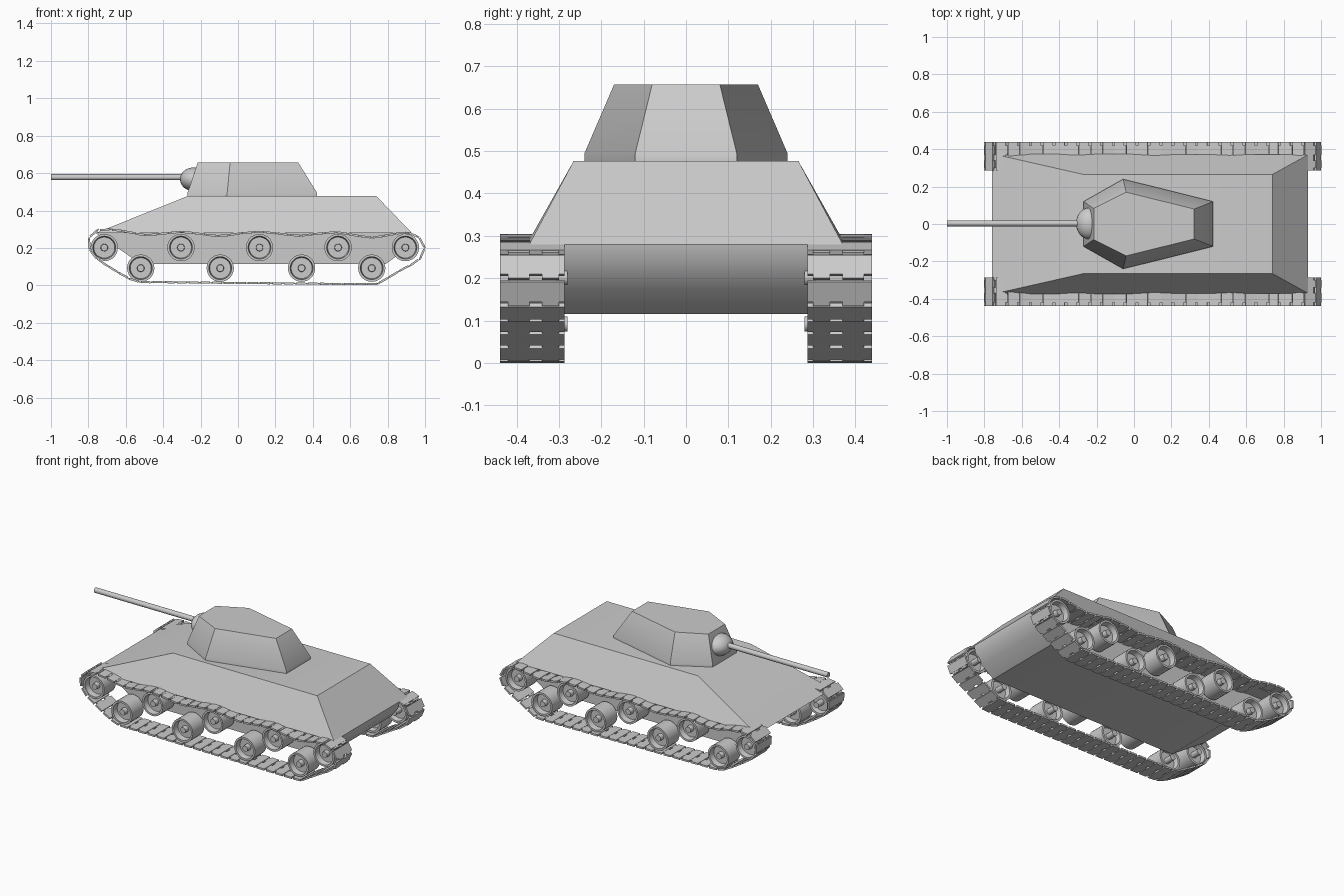
import bpy, bmesh, math
from mathutils import Vector, Matrix

if "Cube" in bpy.data.objects:
    bpy.data.objects.remove(bpy.data.objects["Cube"])


def finish(bm, name, mirror=False):
    bmesh.ops.recalc_face_normals(bm, faces=bm.faces)
    me = bpy.data.meshes.new(name)
    bm.to_mesh(me)
    bm.free()
    ob = bpy.data.objects.new(name, me)
    bpy.context.collection.objects.link(ob)
    if mirror:
        m = ob.modifiers.new("Mirror", 'MIRROR')
        m.use_axis = (False, True, False)
        m.use_mirror_merge = False
    return ob


def loft(name, rings):
    """Closed solid through rings of equal point count."""
    bm = bmesh.new()
    vs = [[bm.verts.new(p) for p in r] for r in rings]
    n = len(vs[0])
    for a, b in zip(vs, vs[1:]):
        for i in range(n):
            j = (i + 1) % n
            bm.faces.new((a[i], a[j], b[j], b[i]))
    bm.faces.new(vs[0][::-1])
    bm.faces.new(vs[-1])
    return finish(bm, name)


def lathe(name, profile, cx, cz, steps=28):
    """Revolve (radius, y) profile about a y-axis through (cx, cz)."""
    bm = bmesh.new()
    vs = [bm.verts.new((cx + r, y, cz)) for r, y in profile]
    es = [bm.edges.new(p) for p in zip(vs, vs[1:])]
    bmesh.ops.spin(bm, geom=vs + es, cent=(cx, 0, cz), axis=(0, 1, 0),
                   angle=2 * math.pi, steps=steps, use_merge=True)
    bmesh.ops.remove_doubles(bm, verts=bm.verts, dist=1e-5)
    return finish(bm, name, mirror=True)


def sym(half, z):
    """Mirror a half outline (x, y) across y and place it at height z."""
    return [(x, y, z) for x, y in half] + [(x, -y, z) for x, y in reversed(half)]


# Hull: sloped upper body and narrow tub between the tracks
loft("upper_hull", [sym([(-0.76, 0.376), (0.93, 0.37)], 0.28),
                    sym([(-0.27, 0.265), (0.74, 0.265)], 0.477)])
tub = [(-0.52, 0.115), (-0.76, 0.28), (0.93, 0.28), (0.922, 0.24),
       (0.875, 0.175), (0.79, 0.115)]
loft("lower_hull", [[(x, y, z) for x, z in tub] for y in (-0.287, 0.287)])

# Turret with a thin vertical lip
base = [(-0.27, 0.12), (-0.058, 0.24), (0.423, 0.12)]
roof = [(-0.215, 0.083), (-0.042, 0.17), (0.322, 0.08)]
loft("turret", [sym(base, 0.472), sym(base, 0.494), sym(roof, 0.657)])

# Gun mantlet and barrel
bm = bmesh.new()
bmesh.ops.create_uvsphere(bm, u_segments=24, v_segments=14, radius=1,
                          matrix=Matrix.Translation((-0.238, 0.003, 0.567)) @
                          Matrix.Diagonal((0.072, 0.085, 0.063, 1)))
finish(bm, "mantlet")
bm = bmesh.new()
bmesh.ops.create_cone(bm, cap_ends=True, segments=16, radius1=0.016,
                      radius2=0.016, depth=0.72,
                      matrix=Matrix.Translation((-0.64, 0.003, 0.578)) @
                      Matrix.Rotation(math.pi / 2, 4, 'Y'))
finish(bm, "gun_barrel")

# Dished wheels on stub axles, staggered in two rows
wheel = [(0, 0.28), (0.018, 0.28), (0.018, 0.335), (0.054, 0.335), (0.06, 0.305),
         (0.073, 0.305), (0.073, 0.42), (0.061, 0.42), (0.056, 0.385),
         (0.02, 0.385), (0.018, 0.415), (0, 0.415)]
for i, x in enumerate((-0.715, -0.305, 0.115, 0.535, 0.895)):
    lathe(f"upper_wheel_{i + 1}", wheel, x, 0.202)
for i, x in enumerate((-0.52, -0.095, 0.34, 0.715)):
    lathe(f"lower_wheel_{i + 1}", wheel, x, 0.092)

# Track path: sagging top run, flat lower run
path = [(-0.795, 0.22), (-0.772, 0.277), (-0.71, 0.297), (-0.62, 0.291),
        (-0.5, 0.27), (-0.4, 0.277), (-0.305, 0.285), (-0.21, 0.276),
        (-0.1, 0.265), (0.01, 0.277), (0.115, 0.285), (0.22, 0.276),
        (0.33, 0.267), (0.44, 0.277), (0.535, 0.282), (0.63, 0.267),
        (0.72, 0.257), (0.81, 0.27), (0.895, 0.28), (0.96, 0.257),
        (0.992, 0.2), (0.96, 0.135), (0.86, 0.075), (0.765, 0.02),
        (0.71, 0.007), (0.4, 0.009), (0, 0.013), (-0.4, 0.017),
        (-0.52, 0.02), (-0.59, 0.042), (-0.69, 0.1), (-0.765, 0.155)]
n = len(path)
P = [Vector((x, 0, z)) for x, z in path]
dense = []
for i in range(n):
    a, b, c, d = (P[(i + k) % n] for k in (-1, 0, 1, 2))
    for s in range(12):
        t = s / 12
        dense.append(0.5 * (2 * b + (c - a) * t + (2 * a - 5 * b + 4 * c - d) * t * t
                            + (3 * b - a - 3 * c + d) * t ** 3))
dense.append(dense[0])
dist = [0.0]
for a, b in zip(dense, dense[1:]):
    dist.append(dist[-1] + (b - a).length)


def at(s):
    s %= dist[-1]
    k = next(i for i in range(len(dense) - 1) if dist[i + 1] >= s)
    return dense[k].lerp(dense[k + 1], (s - dist[k]) / (dist[k + 1] - dist[k]))


# Track shoes with small interlocking fingers
bm = bmesh.new()
count = 60
pitch = dist[-1] / count
for i in range(count):
    s = i * pitch
    p = at(s)
    d = (at(s + pitch / 2) - at(s - pitch / 2)).normalized()
    rot = Matrix.Rotation(-math.atan2(d.z, d.x), 4, 'Y')
    for off, y, size in ((0, 0.363, (pitch * 0.8, 0.152, 0.011)),
                         (pitch * 0.45, 0.395, (pitch * 0.25, 0.05, 0.008)),
                         (pitch * 0.45, 0.32, (pitch * 0.25, 0.04, 0.008))):
        bmesh.ops.create_cube(bm, size=1, matrix=Matrix.Translation((p.x, y, p.z)) @ rot @
                              Matrix.Translation((off, 0, 0)) @ Matrix.Diagonal((*size, 1)))
finish(bm, "tracks", mirror=True)

# Smooth shading with sharp edges kept
for ob in bpy.context.collection.objects:
    ob.select_set(True)
    bpy.context.view_layer.objects.active = ob
bpy.ops.object.shade_smooth_by_angle(angle=math.radians(35))
